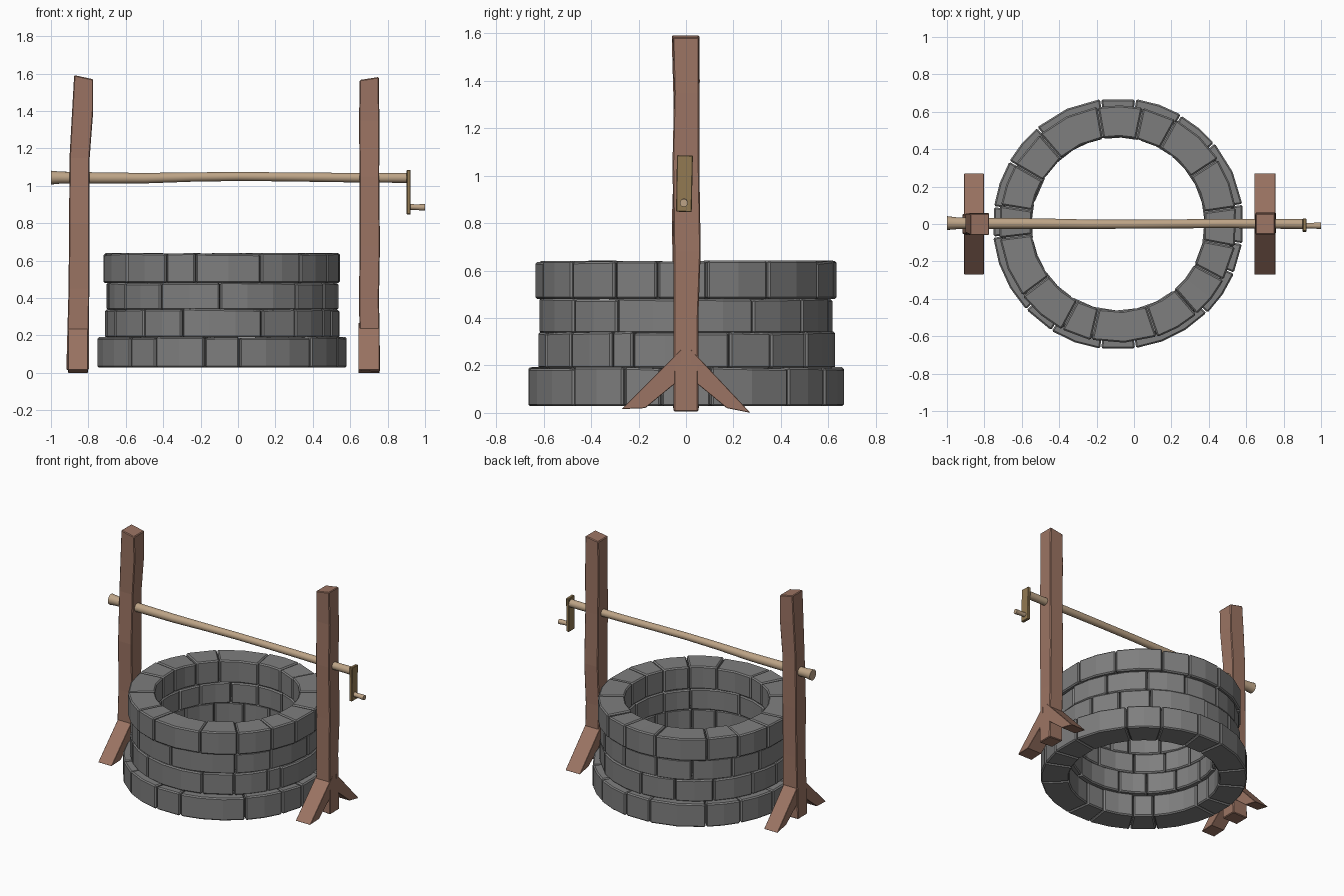
import bpy, bmesh, random
from math import radians, cos, sin, pi

if "Cube" in bpy.data.objects:
    bpy.data.objects.remove(bpy.data.objects["Cube"])

random.seed(4)


def material(name, rgb):
    m = bpy.data.materials.new(name)
    m.diffuse_color = (*rgb, 1)
    m.use_nodes = True
    m.node_tree.nodes["Principled BSDF"].inputs["Base Color"].default_value = m.diffuse_color
    return m


STONE = material("grey_stone", (0.21, 0.21, 0.21))
WOOD = material("brown_wood", (0.33, 0.175, 0.125))
PALE = material("pale_wood", (0.51, 0.37, 0.24))
DARK = material("crank_wood", (0.29, 0.195, 0.085))


def loft(bm, rings):
    """Skin a list of equal-length vertex rings and cap both ends."""
    vs = [[bm.verts.new(p) for p in r] for r in rings]
    n = len(vs[0])
    for a, b in zip(vs, vs[1:]):
        for i in range(n):
            bm.faces.new((a[i], a[(i + 1) % n], b[(i + 1) % n], b[i]))
    bm.faces.new(vs[0][::-1])
    bm.faces.new(vs[-1])


def make(name, lofts, mat=None, bevel=0, smooth=False):
    bm = bmesh.new()
    for rings in lofts:
        loft(bm, rings)
    bmesh.ops.recalc_face_normals(bm, faces=bm.faces)
    me = bpy.data.meshes.new(name)
    bm.to_mesh(me)
    bm.free()
    ob = bpy.data.objects.new(name, me)
    bpy.context.collection.objects.link(ob)
    if mat:
        me.materials.append(mat)
    if bevel:
        b = ob.modifiers.new("worn_edges", 'BEVEL')
        b.width, b.segments = bevel, 1
        b.limit_method, b.angle_limit = 'ANGLE', radians(40)
    if smooth:
        bpy.ops.object.select_all(action='DESELECT')
        ob.select_set(True)
        bpy.context.view_layer.objects.active = ob
        bpy.ops.object.shade_smooth_by_angle(angle=radians(40))
    return ob


# Stone courses: curved blocks between joint angles (degrees)
CX = -0.085


def block(a0, a1, ri, ro, z0, z1):
    gap = 0.25
    a0, a1 = a0 + gap, a1 - gap
    n = max(1, round((a1 - a0) / 13))
    top0, top1 = (z1 + random.uniform(-0.005, 0.004) for _ in range(2))
    ro += random.uniform(-0.003, 0.003)
    rings = []
    for i in range(n + 1):
        t = i / n
        a = radians(a0 + (a1 - a0) * t)
        zt = top0 + (top1 - top0) * t
        rings.append([(CX + r * cos(a), r * sin(a), z)
                      for r, z in ((ri, z0), (ro, z0), (ro, zt), (ri, zt))])
    return rings


courses = [
    (0.490, 0.672, 0.028, 0.190,
     (-174, -137, -122, -98, -82, -45, -23, -9, 9, 40, 60, 82, 98, 130, 150, 172)),
    (0.467, 0.627, 0.188, 0.340,
     (-156, -132, -110, -70, -51, -30, -21, 17, 35, 54, 90, 112, 135, 160, 180)),
    (0.462, 0.620, 0.336, 0.482,
     (-170, -147, -122, -91, -50, -28, 2, 27, 52, 76, 100, 122, 147, 166)),
    (0.466, 0.637, 0.480, 0.638,
     (-173, -143, -118, -103, -71, -49, -28, -11, 8, 33, 61, 78, 100, 131, 150, 171)),
]
for k, (ri, ro, z0, z1, joints) in enumerate(courses, 1):
    ends = joints[1:] + (joints[0] + 360,)
    make(f"stone_course_{k}",
         [block(a, b, ri, ro, z0, z1) for a, b in zip(joints, ends)],
         STONE, bevel=0.008)


# Posts: stacked sections (z, x_left, x_right, y_front, y_back, slant of z along x)
def post(name, sections):
    rings = [[(x0, y0, z), (x1, y0, z - s), (x1, y1, z - s), (x0, y1, z)]
             for z, x0, x1, y0, y1, s in sections]
    make(name, [rings], WOOD, bevel=0.005)


post("left_post", [
    (0.015, -0.918, -0.798, -0.054, 0.054, 0),
    (0.45, -0.906, -0.795, -0.052, 0.054, 0),
    (0.80, -0.903, -0.794, -0.060, 0.056, 0),
    (1.15, -0.901, -0.793, -0.048, 0.056, 0),
    (1.40, -0.887, -0.774, -0.055, 0.058, 0),
    (1.592, -0.876, -0.774, -0.060, 0.056, 0.022)])
post("right_post", [
    (0.012, 0.652, 0.760, -0.052, 0.052, 0.006),
    (0.40, 0.647, 0.754, -0.052, 0.052, 0),
    (0.68, 0.650, 0.759, -0.052, 0.062, 0),
    (1.05, 0.650, 0.755, -0.057, 0.056, 0),
    (1.35, 0.647, 0.756, -0.050, 0.056, 0),
    (1.566, 0.651, 0.753, -0.056, 0.055, -0.016)])

# Diagonal foot braces, front and back of each post
for side, x0, x1 in (("left", -0.908, -0.803), ("right", 0.643, 0.757)):
    for end, s, drop in (("front", -1, 0.016), ("back", 1, 0.0)):
        profile = [(0.272, drop), (0.172, 0.020), (0.02, 0.145), (0.02, 0.268)]
        make(f"{side}_{end}_brace",
             [[[(x, s * y, z) for y, z in profile] for x in (x0, x1)]],
             WOOD, bevel=0.002)


# Round poles lofted along x: (x, y, z, radius)
def pole(name, path, sides):
    rings = [[(x, y + r * cos(2 * pi * i / sides), z + r * sin(2 * pi * i / sides))
              for i in range(sides)] for x, y, z, r in path]
    make(name, [rings], PALE, smooth=True)


pole("windlass_bar", [
    (-1.00, 0.005, 1.044, 0.037), (-0.95, 0.004, 1.044, 0.032),
    (-0.75, 0.003, 1.042, 0.030), (-0.50, 0.002, 1.041, 0.028),
    (-0.25, -0.001, 1.047, 0.025), (0.00, -0.001, 1.050, 0.024),
    (0.25, 0.001, 1.048, 0.024), (0.50, 0.003, 1.045, 0.025),
    (0.75, 0.001, 1.043, 0.026), (0.912, 0.000, 1.043, 0.027)], 16)
pole("crank_handle", [
    (0.91, -0.009, 0.888, 0.016), (0.95, -0.009, 0.886, 0.015),
    (0.985, -0.009, 0.885, 0.017), (1.00, -0.009, 0.885, 0.017)], 12)

# Flat crank arm, slightly skewed
arm = [(-0.042, 0.848), (0.024, 0.846), (0.029, 1.084), (-0.038, 1.086)]
make("crank_arm", [[[(x, y, z) for y, z in arm] for x in (0.902, 0.923)]],
     DARK, bevel=0.003)
